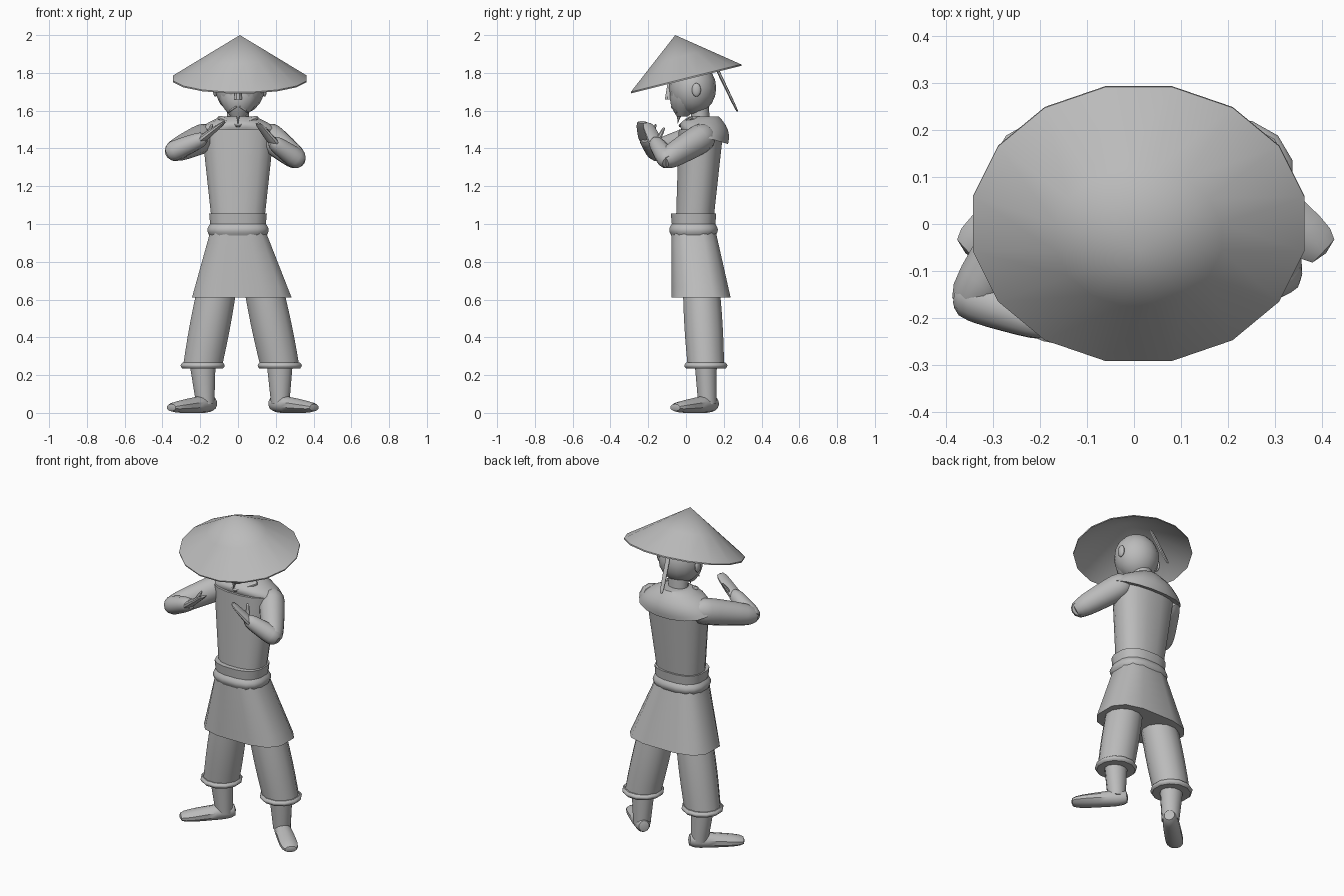
import bpy, bmesh, math
from mathutils import Vector

default_cube = bpy.data.objects.get("Cube")
if default_cube:
    bpy.data.objects.remove(default_cube, do_unlink=True)

grey = bpy.data.materials.new("plain_grey")
grey.use_nodes = True
grey.diffuse_color = (.5, .5, .5, 1)
grey.node_tree.nodes["Principled BSDF"].inputs["Base Color"].default_value = grey.diffuse_color

right_axis, depth_axis, up_axis = Vector((1, 0, 0)), Vector((0, 1, 0)), Vector((0, 0, 1))


def finish(name, bm):
    """Clean the mesh, make the object and shade it smooth with sharp creases."""
    bmesh.ops.remove_doubles(bm, verts=bm.verts, dist=.0005)
    bmesh.ops.recalc_face_normals(bm, faces=bm.faces)
    mesh = bpy.data.meshes.new(name)
    bm.to_mesh(mesh)
    bm.free()
    mesh.materials.append(grey)
    part = bpy.data.objects.new(name, mesh)
    bpy.context.collection.objects.link(part)
    bpy.ops.object.select_all(action="DESELECT")
    part.select_set(True)
    bpy.context.view_layer.objects.active = part
    bpy.ops.object.shade_smooth_by_angle(angle=math.radians(40))


def ring(centre, across, along, sides, square):
    """Ellipse that turns boxier as square rises above two."""
    def boxed(value):
        return math.copysign(abs(value) ** (2 / square), value)
    points = []
    for index in range(sides):
        angle = math.tau * (index + .5) / sides
        points.append(centre + across * boxed(math.cos(angle)) + along * boxed(math.sin(angle)))
    return points


def skin(name, rings):
    """Bridge neighbouring rings and cap both ends."""
    bm = bmesh.new()
    loops = [[bm.verts.new(point) for point in points] for points in rings]
    for lower, upper in zip(loops, loops[1:]):
        for index in range(len(lower)):
            previous = index - 1
            bm.faces.new((lower[previous], lower[index], upper[index], upper[previous]))
    bm.faces.new(loops[0])
    bm.faces.new(loops[-1])
    finish(name, bm)


def mix(pair, amount):
    return pair[0] + (pair[1] - pair[0]) * amount


def cloth(name, bottom, top, width, depth, swell=0, sides=16, square=2, tilt=0, steps=6):
    """Level rings from bottom to top; swell bulges the middle, tilt drops the lower hem."""
    bottom, top = Vector(bottom), Vector(top)
    rings = []
    for step in range(steps + 1):
        amount = step / steps
        bulge = swell * math.sin(math.pi * amount)
        along = depth_axis + up_axis * tilt * (1 - amount)
        rings.append(ring(bottom.lerp(top, amount), right_axis * (mix(width, amount) + bulge),
                          along * (mix(depth, amount) + bulge), sides, square))
    skin(name, rings)


def limb(name, start, end, width, thickness, sides=10, steps=10):
    """Tapered bar with rounded ends, square to the line from start to end."""
    start, end = Vector(start), Vector(end)
    direction = (end - start).normalized()
    across = direction.cross(up_axis).normalized()
    along = across.cross(direction)
    start, end = start - direction * width[0] * .6, end + direction * width[1] * .6
    rings = []
    for step in range(steps + 1):
        amount = (1 - math.cos(math.pi * step / steps)) / 2
        rounding = max(0, 1 - (2 * amount - 1) ** 4) ** .25
        rings.append(ring(start.lerp(end, amount), across * mix(width, amount) * rounding,
                          along * mix(thickness, amount) * rounding, sides, 2))
    skin(name, rings)


def ball(name, centre, size):
    bm = bmesh.new()
    bmesh.ops.create_uvsphere(bm, u_segments=16, v_segments=10, radius=1)
    bmesh.ops.scale(bm, vec=size, verts=bm.verts)
    bmesh.ops.translate(bm, vec=centre, verts=bm.verts)
    finish(name, bm)


# Straw hat: a thin hollow cone tipped forward
hat_axis = Vector((0, -.25, 1)).normalized()
hat_depth = hat_axis.cross(right_axis)
hat_centre = Vector((.01, 0, 1.772))
hat_height, hat_shell = .235, .015
hat_profile = [(0, hat_height - hat_shell), (1, -hat_shell / 2), (1, 0), (.5, hat_height / 2), (0, hat_height)]
skin("straw_hat", [ring(hat_centre + hat_axis * height, right_axis * .36 * radius,
                        hat_depth * .307 * radius, 16, 2) for radius, height in hat_profile])

# Head, face and braid
ball("head", (.01, .035, 1.72), (.13, .125, .14))
cloth("jaw", (0, -.02, 1.57), (.01, .03, 1.7), width=(.04, .12), depth=(.03, .115), swell=.015)
cloth("neck", (0, .08, 1.5), (0, .07, 1.65), width=(.06, .06), depth=(.05, .05))
cloth("nose", (0, -.09, 1.66), (0, -.08, 1.74), width=(.024, .01), depth=(.024, .02), sides=8)
cloth("goatee", (0, -.045, 1.53), (0, -.03, 1.6), width=(0, .02), depth=(0, .02), sides=8)
limb("braid", (0, .15, 1.85), (-.02, .27, 1.6), width=(.015, .013), thickness=(.009, .007), sides=6)

# Tunic, shoulder cape, sash and skirt
cloth("tunic", (0, .045, 1), (0, .08, 1.5), width=(.14, .195), depth=(.1, .12), square=2.4)
cloth("shoulder_cape", (0, .1, 1.46), (0, .095, 1.57), width=(.24, .09), depth=(.125, .08),
      swell=.025, tilt=-.3)
cloth("upper_sash", (0, .04, 1), (0, .04, 1.055), width=(.15, .155), depth=(.117, .122), square=2.6)
cloth("lower_sash", (0, .04, .94), (0, .04, 1), width=(.155, .15), depth=(.12, .117), swell=.012, square=2.6)
cloth("skirt", (.02, .08, .61), (0, .04, .96), width=(.27, .15), depth=(.16, .12), sides=12, square=3)

# Arm joints: shoulder, elbow, wrist and fingertip
arm_joints = {
    "left": [(.17, .09, 1.46), (.31, -.1, 1.345), (.19, -.16, 1.43), (.115, -.2, 1.52)],
    "right": [(-.17, .09, 1.46), (-.34, -.155, 1.385), (-.19, -.21, 1.45), (-.085, -.23, 1.53)],
}

for side, sign in (("left", 1), ("right", -1)):
    # Ears, moustache and crossed collar
    ball(side + "_ear", (.01 + sign * .13, .055, 1.71), (.013, .024, .036))
    limb(side + "_moustache", (sign * .01, -.075, 1.62), (sign * .055, -.05, 1.59),
         width=(.007, .004), thickness=(.007, .004), sides=6)
    limb(side + "_collar", (sign * .09, .04, 1.56), (0, -.03, 1.52), width=(.025, .012), thickness=(.015, .01))

    # Trouser leg, turned cuff and ankle
    hip = Vector((.012 + sign * .12, .08, .68))
    shin = Vector((.017 + sign * .204, .105, .25))
    heel = Vector((.025 + sign * .17, .14, .05))
    toe = heel + Vector((sign * .19, -.18, -.02))
    hem = up_axis * .016
    cloth(side + "_trouser_leg", shin, hip, width=(.107, .107), depth=(.1, .1), swell=.005, sides=12)
    cloth(side + "_cuff", shin - hem, shin + hem, width=(.11, .11), depth=(.107, .107), swell=.011, sides=12)
    cloth(side + "_ankle", heel.lerp(toe, .15), shin, width=(.05, .07), depth=(.05, .06), sides=12)

    # Foot turned outward
    limb(side + "_foot", heel, toe, width=(.045, .055), thickness=(.053, .028))

    # Bent arm with a flat open hand and raised thumb
    shoulder, elbow, wrist, fingertip = (Vector(joint) for joint in arm_joints[side])
    limb(side + "_upper_sleeve", shoulder, elbow, width=(.08, .06), thickness=(.085, .06), sides=12)
    limb(side + "_lower_sleeve", elbow, wrist, width=(.06, .04), thickness=(.06, .04), sides=12)
    limb(side + "_hand", wrist, fingertip, width=(.045, .035), thickness=(.025, .009))
    thumb = wrist.lerp(fingertip, .3) + depth_axis * .03
    limb(side + "_thumb", thumb, thumb + Vector((-sign * .02, .025, .05)),
         width=(.016, .008), thickness=(.014, .007), sides=8)
